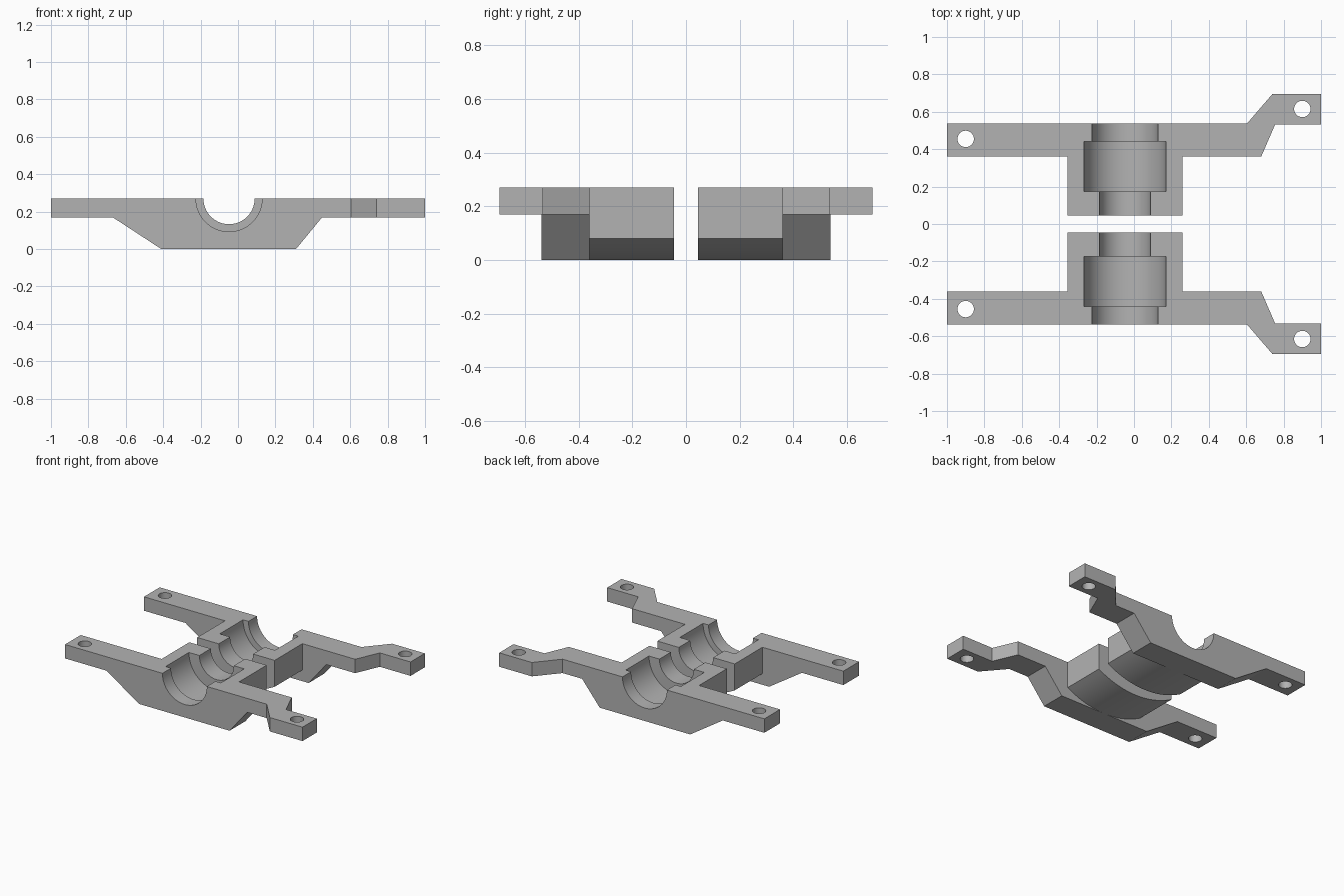
import bpy, bmesh, math
from mathutils import Vector

cube = bpy.data.objects.get("Cube")
if cube:
    bpy.data.objects.remove(cube)

grey = bpy.data.materials.new("light grey")
grey.use_nodes = True
colour = (0.45, 0.45, 0.45, 1)
grey.diffuse_color = colour
grey.node_tree.nodes["Principled BSDF"].inputs["Base Color"].default_value = colour

TOP, ARM_BOTTOM = 0.27, 0.17
AXIS_X = -0.048


def prism(name, outline, axis, start, end):
    """Extrude a 2D outline along y (outline in xz) or z (outline in xy)."""
    def place(a, b, d):
        return (a, d, b) if axis == "y" else (a, b, d)
    bm = bmesh.new()
    face = bm.faces.new([bm.verts.new(place(a, b, start)) for a, b in outline])
    new = bmesh.ops.extrude_face_region(bm, geom=[face])["geom"]
    bmesh.ops.translate(bm, vec=Vector(place(0, 0, end - start)),
                        verts=[v for v in new if isinstance(v, bmesh.types.BMVert)])
    bmesh.ops.recalc_face_normals(bm, faces=bm.faces)
    mesh = bpy.data.meshes.new(name)
    bm.to_mesh(mesh)
    bm.free()
    mesh.materials.append(grey)
    ob = bpy.data.objects.new(name, mesh)
    bpy.context.collection.objects.link(ob)
    return ob


def circle(x, y, r, n):
    return [(x + r * math.cos(2 * math.pi * i / n), y + r * math.sin(2 * math.pi * i / n))
            for i in range(n)]


def combine(target, tool, operation):
    """Apply one exact boolean and remove the tool."""
    mod = target.modifiers.new(operation, "BOOLEAN")
    mod.object, mod.operation, mod.solver = tool, operation, "EXACT"
    bpy.context.view_layer.objects.active = target
    bpy.ops.object.modifier_apply(modifier=mod.name)
    bpy.data.objects.remove(tool)


# Flat mounting arms with the offset tab
arm = [(-1, 0.36), (0.68, 0.36), (0.755, 0.533), (1, 0.533),
       (1, 0.695), (0.74, 0.695), (0.605, 0.538), (-1, 0.538)]
back = prism("back_bearing_bracket", arm, "z", ARM_BOTTOM, TOP)

# Tapered web below the arms
web = [(-0.67, ARM_BOTTOM), (-0.41, 0), (0.31, 0), (0.45, ARM_BOTTOM),
       (0.45, TOP), (-0.67, TOP)]
combine(back, prism("web", web, "y", 0.36, 0.538), "UNION")

# Bearing block with a curved underside
half, rise = 0.308, 0.08
radius = (half ** 2 + rise ** 2) / (2 * rise)
xs = [half * (i / 10 - 1) for i in range(21)]
block = [(AXIS_X + x, radius - math.sqrt(radius ** 2 - x * x)) for x in xs]
block += [(AXIS_X + half, TOP), (AXIS_X - half, TOP)]
combine(back, prism("bearing_block", block, "y", 0.045, 0.42), "UNION")

# Stepped half-round bearing seat
for r, y0, y1 in [(0.137, 0, 0.3), (0.22, 0.175, 0.44), (0.177, 0.4, 0.6)]:
    combine(back, prism("bore", circle(AXIS_X, TOP, r, 64), "y", y0, y1), "DIFFERENCE")

# Screw holes
for x, y in [(-0.9, 0.455), (0.9, 0.615)]:
    combine(back, prism("hole", circle(x, y, 0.044, 32), "z", 0.1, 0.4), "DIFFERENCE")

# Mirrored front bracket
front = back.copy()
front.data = back.data.copy()
front.name = "front_bearing_bracket"
bpy.context.collection.objects.link(front)
for v in front.data.vertices:
    v.co.y = -v.co.y
front.data.flip_normals()

bpy.ops.object.select_all(action="DESELECT")
for ob in (back, front):
    ob.select_set(True)
bpy.context.view_layer.objects.active = back
bpy.ops.object.shade_smooth_by_angle(angle=math.radians(20))
